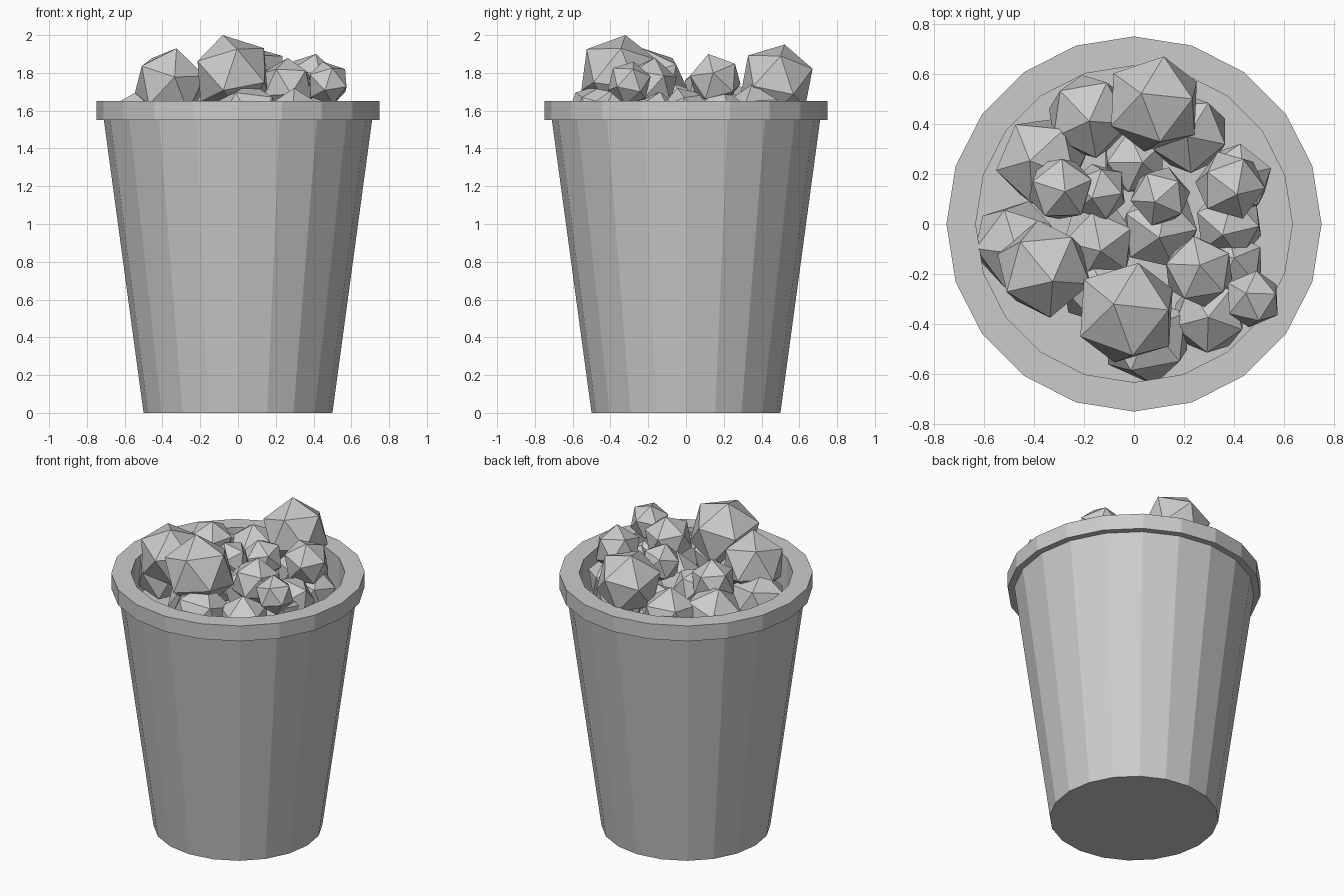
import bpy, bmesh, math, random
from mathutils import Euler

if "Cube" in bpy.data.objects:
    bpy.data.objects.remove(bpy.data.objects["Cube"])

random.seed(4)
SIDES = 20


def link(name, bm):
    mesh = bpy.data.meshes.new(name)
    bmesh.ops.recalc_face_normals(bm, faces=bm.faces)
    bm.to_mesh(mesh)
    bm.free()
    obj = bpy.data.objects.new(name, mesh)
    bpy.context.collection.objects.link(obj)
    return obj


def lathe(name, profile):
    """Spin an (r, z) profile around z; r = 0 ends become flat caps."""
    bm = bmesh.new()
    rings = []
    for r, z in profile:
        rings.append([bm.verts.new((r * math.cos(i * math.tau / SIDES),
                                    r * math.sin(i * math.tau / SIDES), z))
                      for i in range(SIDES)])
    for a, b in zip(rings, rings[1:]):
        for i in range(SIDES):
            j = (i + 1) % SIDES
            bm.faces.new((a[i], a[j], b[j], b[i]))
    bm.faces.new(rings[0])
    bm.faces.new(rings[-1])
    return link(name, bm)


def kernel(name, x, y, r, top):
    """Tilted icosahedron whose highest point sits at z = top."""
    bm = bmesh.new()
    bmesh.ops.create_icosphere(bm, subdivisions=1, radius=r)
    tilt = Euler((random.uniform(-.3, .3), random.uniform(-.3, .3), 0)).to_matrix()
    spin = Euler((0, 0, random.uniform(0, math.tau))).to_matrix()
    bmesh.ops.transform(bm, matrix=(tilt @ spin).to_4x4(), verts=bm.verts)
    obj = link(name, bm)
    obj.location = (x, y, top - max(v.co.z for v in obj.data.vertices))


# tapered bucket with square rolled rim and a recessed floor under the filling
lathe("bucket", [(.5, 0), (.71, 1.55), (.75, 1.55), (.75, 1.65),
                 (.633, 1.65), (.633, 1.4)])

# upper heap: x, y, radius, top height
upper = [(-.03, -.355, .22, 2.0), (.08, .48, .205, 1.95), (-.36, -.18, .20, 1.93),
         (.26, -.19, .15, 1.88), (.475, -.3, .12, 1.86), (.385, .155, .145, 1.90),
         (.105, .11, .125, 1.85), (-.295, .14, .14, 1.86)]
for i, k in enumerate(upper):
    kernel(f"upper_kernel_{i + 1}", *k)

# lower layer, partly below the rim
lower = [(-.14, .13, .12, 1.76), (-.18, .43, .18, 1.76), (-.37, .25, .19, 1.75),
         (-.47, -.08, .185, 1.74), (-.14, -.07, .16, 1.73), (.1, -.02, .17, 1.74),
         (.22, .36, .17, 1.74), (.41, .18, .15, 1.72), (.05, -.46, .19, 1.75),
         (.3, -.37, .16, 1.72), (.38, 0, .15, 1.72), (.39, -.16, .14, 1.70),
         (-.15, -.25, .16, 1.69), (0, .25, .14, 1.66)]
for i, k in enumerate(lower):
    kernel(f"lower_kernel_{i + 1}", *k)
